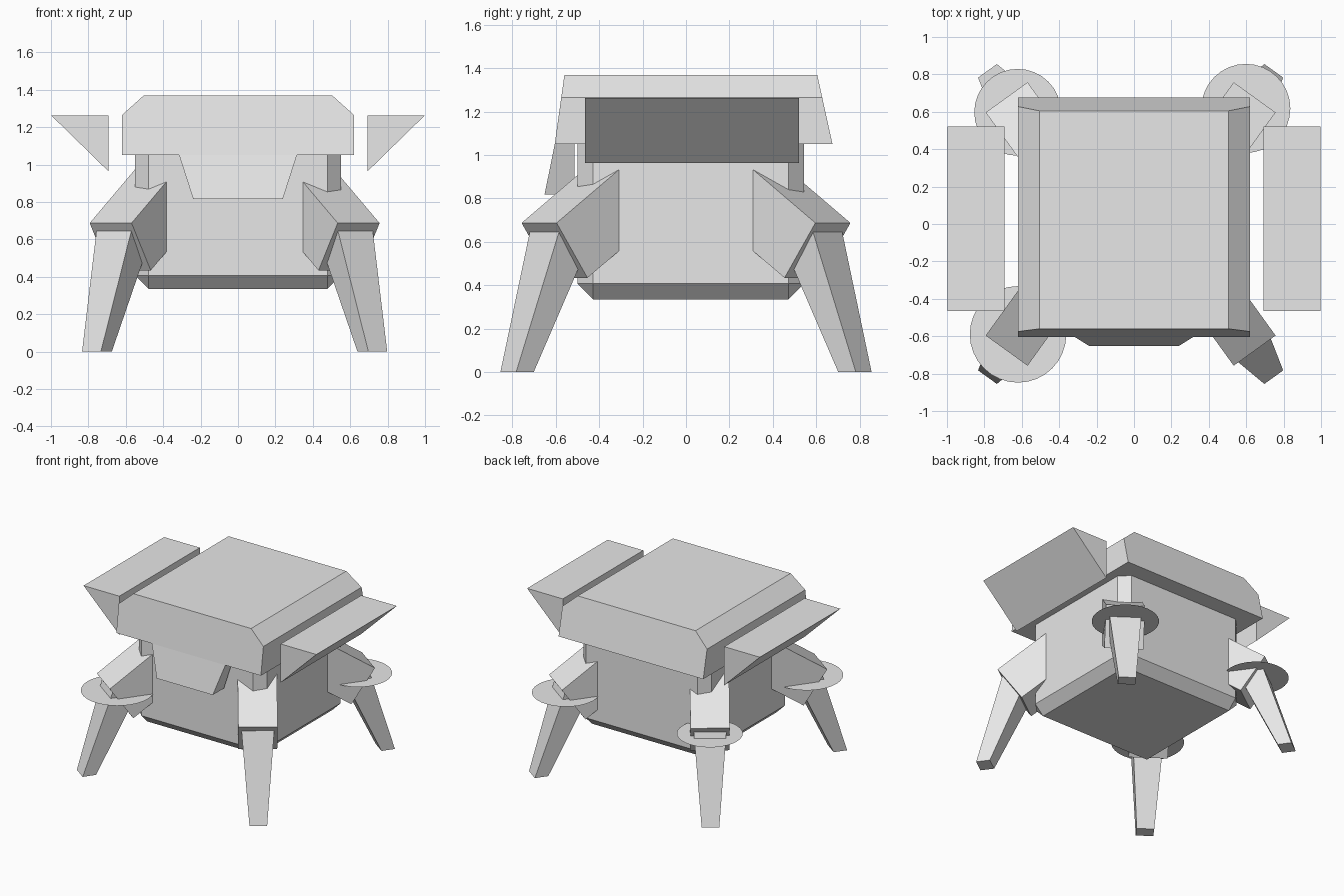
import bpy, bmesh, math
from mathutils import Vector

if "Cube" in bpy.data.objects:
    bpy.data.objects.remove(bpy.data.objects["Cube"])

grey = bpy.data.materials.new("plain_grey")
grey.diffuse_color = (0.8, 0.8, 0.8, 1)
grey.use_nodes = True
grey.node_tree.nodes["Principled BSDF"].inputs["Base Color"].default_value = grey.diffuse_color


def finish(name, bm):
    bmesh.ops.recalc_face_normals(bm, faces=bm.faces[:])
    me = bpy.data.meshes.new(name)
    bm.to_mesh(me)
    bm.free()
    me.materials.append(grey)
    ob = bpy.data.objects.new(name, me)
    bpy.context.collection.objects.link(ob)
    return ob


def loft(name, ring_a, ring_b):
    """Closed solid between two matching outlines."""
    bm = bmesh.new()
    a = [bm.verts.new(p) for p in ring_a]
    b = [bm.verts.new(p) for p in ring_b]
    bm.faces.new(a)
    bm.faces.new(b)
    n = len(a)
    for i in range(n):
        j = (i + 1) % n
        bm.faces.new((a[i], a[j], b[j], b[i]))
    return finish(name, bm)


# Body: box with every edge chamfered
bm = bmesh.new()
bmesh.ops.create_cube(bm, size=1)
for v in bm.verts:
    v.co = Vector((v.co.x * 1.1, v.co.y * 1.045 + 0.022, v.co.z * 0.865 + 0.7675))
bmesh.ops.bevel(bm, geom=bm.edges[:], offset=0.072, segments=1, affect='EDGES')
finish("body", bm)

# Roof: chamfered outline with sloping front and back
outline = [(-0.62, 1.05), (0.62, 1.05), (0.62, 1.265),
           (0.505, 1.368), (-0.505, 1.368), (-0.62, 1.265)]
loft("roof",
     [(x, -0.605 + (z - 1.05) * 0.14, z) for x, z in outline],
     [(x, 0.675 - (z - 1.05) * 0.22, z) for x, z in outline])

# Front flap below the roof
loft("front_flap",
     [(-0.315, -0.605, 1.05), (0.315, -0.605, 1.05), (0.24, -0.652, 0.817), (-0.24, -0.652, 0.817)],
     [(-0.315, -0.515, 1.05), (0.315, -0.515, 1.05), (0.24, -0.515, 0.817), (-0.24, -0.515, 0.817)])

# Side wedges
for side, s in (("right", 1), ("left", -1)):
    tri = [(0.692 * s, 1.262), (0.998 * s, 1.262), (0.692 * s, 0.963)]
    loft(side + "_wedge",
         [(x, -0.465, z) for x, z in tri], [(x, 0.52, z) for x, z in tri])

# Legs: described by distance inward (t), sideways (w) and height (z)
IN = Vector((-0.585, 0.811))
SIDE = Vector((0.811, 0.585))
SLOPE = math.radians(34.7)
C, S = math.cos(SLOPE), math.sin(SLOPE)
THICK, LENGTH = 0.308, 0.55
for end, sy in (("front", 1), ("back", -1)):
    for side, sx in (("right", 1), ("left", -1)):
        def place(t, w, z):
            p = Vector((0.663, -0.677)) + IN * t + SIDE * w
            return (p.x * sx - 0.018, p.y * sy, z)

        # Upper leg: tilted box running into the body
        prof = [(0, 0.687), (LENGTH * C, 0.687 + LENGTH * S),
                (LENGTH * C + THICK * S, 0.687 + LENGTH * S - THICK * C),
                (THICK * S, 0.687 - THICK * C)]
        loft(f"{end}_{side}_upper_leg",
             [place(t, -0.138, z) for t, z in prof],
             [place(t, 0.138, z) for t, z in prof])

        # Lower leg: tapered post leaning outward to the foot
        def ring(t0, t1, hw, z):
            return [place(t0, -hw, z), place(t0, hw, z), place(t1, hw, z), place(t1, -hw, z)]
        loft(f"{end}_{side}_lower_leg",
             ring(-0.175, -0.075, 0.062, 0), ring(0.03, 0.23, 0.115, 0.645))

# Thin discs around three of the knees
for name, x, y, r in (("front_left_disc", -0.62, -0.59, 0.258),
                      ("back_left_disc", -0.622, 0.597, 0.232),
                      ("back_right_disc", 0.598, 0.618, 0.238)):
    bm = bmesh.new()
    bmesh.ops.create_circle(bm, cap_ends=True, radius=r, segments=32)
    bmesh.ops.translate(bm, verts=bm.verts[:], vec=(x, y, 0.6))
    finish(name, bm)
